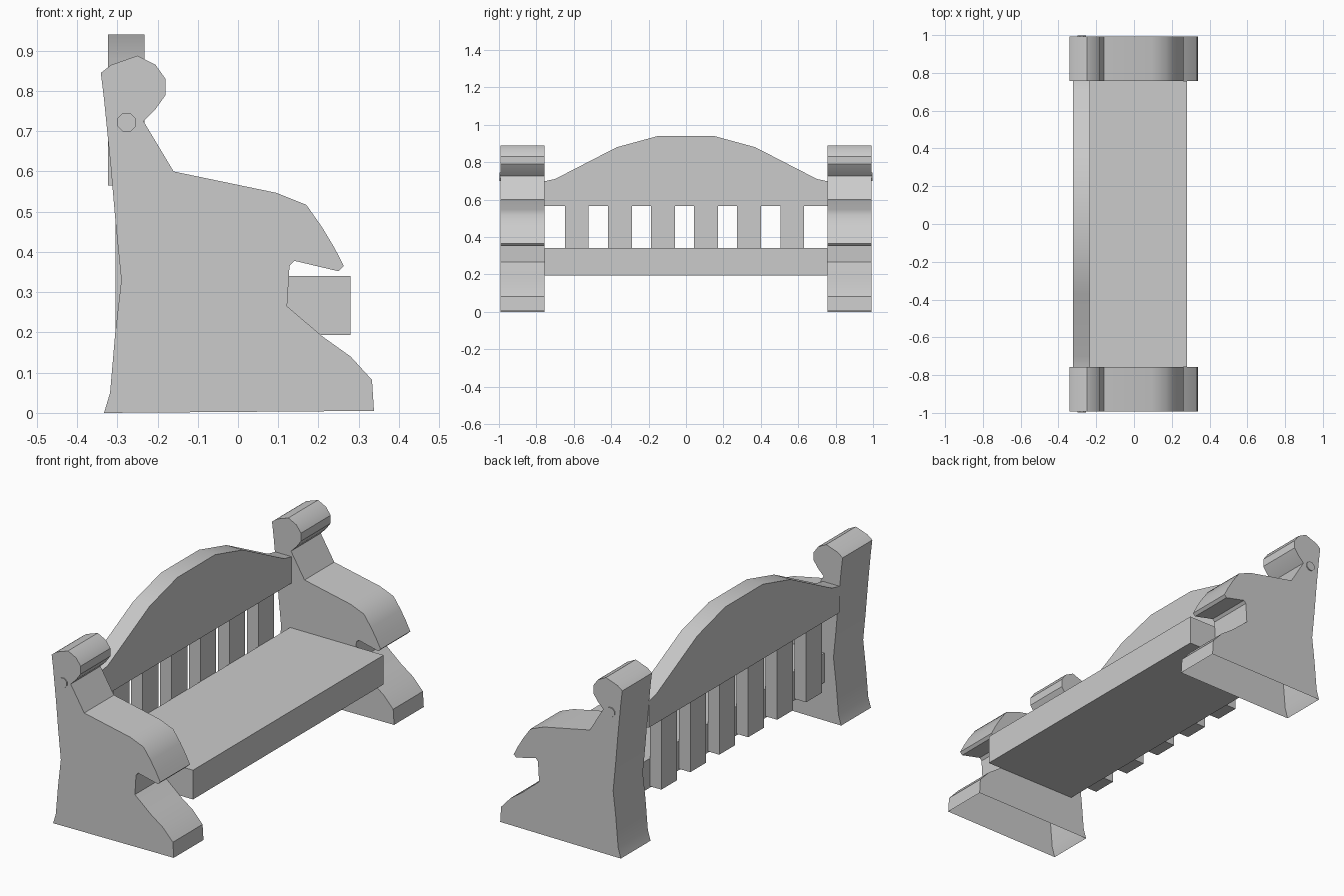
import bpy, bmesh, math
from mathutils import Vector

if "Cube" in bpy.data.objects:
    bpy.data.objects.remove(bpy.data.objects["Cube"])

grey = bpy.data.materials.new("plain grey")
grey.diffuse_color = (0.6, 0.6, 0.6, 1)
grey.use_nodes = True
grey.node_tree.nodes["Principled BSDF"].inputs["Base Color"].default_value = grey.diffuse_color


def finish(name, bm, smooth=True):
    """Turn a bmesh into a named object with the shared material."""
    mesh = bpy.data.meshes.new(name)
    bm.to_mesh(mesh)
    bm.free()
    mesh.materials.append(grey)
    ob = bpy.data.objects.new(name, mesh)
    bpy.context.collection.objects.link(ob)
    if smooth:
        bpy.ops.object.select_all(action='DESELECT')
        ob.select_set(True)
        bpy.context.view_layer.objects.active = ob
        bpy.ops.object.shade_smooth_by_angle(angle=math.radians(35))
    return ob


def prism(name, points, offset, smooth=True, open_bottom=False):
    """Extrude a closed outline of 3D points along offset."""
    bm = bmesh.new()
    face = bm.faces.new([bm.verts.new(p) for p in points])
    grown = bmesh.ops.extrude_face_region(bm, geom=[face], use_keep_orig=True)
    moved = [g for g in grown["geom"] if isinstance(g, bmesh.types.BMVert)]
    bmesh.ops.translate(bm, verts=moved, vec=Vector(offset))
    bmesh.ops.recalc_face_normals(bm, faces=bm.faces)
    if open_bottom:
        low = [f for f in bm.faces if all(v.co.z < 0.011 for v in f.verts)]
        bmesh.ops.delete(bm, geom=low, context='FACES_ONLY')
    return finish(name, bm, smooth)


def box(name, x0, x1, y0, y1, z0, z1):
    outline = [(x0, y0, z0), (x1, y0, z0), (x1, y1, z0), (x0, y1, z0)]
    return prism(name, outline, (0, 0, z1 - z0), smooth=False)


# Scrolled side supports: hollow underneath, notched for the seat
support = [(-0.333, 0.0), (-0.318, 0.05), (-0.305, 0.20), (-0.29, 0.33),
           (-0.304, 0.47), (-0.317, 0.62), (-0.333, 0.78), (-0.341, 0.845),
           (-0.315, 0.865), (-0.25, 0.888), (-0.205, 0.865), (-0.18, 0.83),
           (-0.18, 0.79), (-0.205, 0.755), (-0.235, 0.725), (-0.16, 0.60),
           (0.095, 0.547), (0.17, 0.517), (0.21, 0.46), (0.24, 0.41),
           (0.263, 0.365), (0.25, 0.352), (0.14, 0.378), (0.128, 0.365),
           (0.122, 0.265), (0.21, 0.19), (0.28, 0.14), (0.333, 0.082),
           (0.338, 0.005)]
for side, word in ((-1, "front"), (1, "rear")):
    prism(word + "_side_support", [(x, side * 0.757, z) for x, z in support],
          (0, side * 0.236, 0), open_bottom=True)
    # Round peg cap on the outer face
    cap = [(-0.277 + 0.025 * math.cos(a), side * 0.99, 0.722 + 0.025 * math.sin(a))
           for a in (math.tau * (i + 0.5) / 8 for i in range(8))]
    prism(word + "_peg_cap", cap, (0, side * 0.008, 0), smooth=False)

# Seat slab
box("seat", -0.24, 0.28, -0.757, 0.757, 0.193, 0.34)

# Arched top rail
half = [(0.15, 0.94), (0.37, 0.88), (0.70, 0.71), (0.757, 0.698), (0.757, 0.565)]
arch = half + [(-y, z) for y, z in reversed(half)]
prism("top_rail", [(-0.323, y, z) for y, z in arch], (0.091, 0, 0))

# Back slats, set against the rear edge of the seat
for i in range(6):
    y = -0.583 + i * 0.23
    box("back_slat_%d" % (i + 1), -0.304, -0.24, y - 0.063, y + 0.063, 0.2, 0.57)
